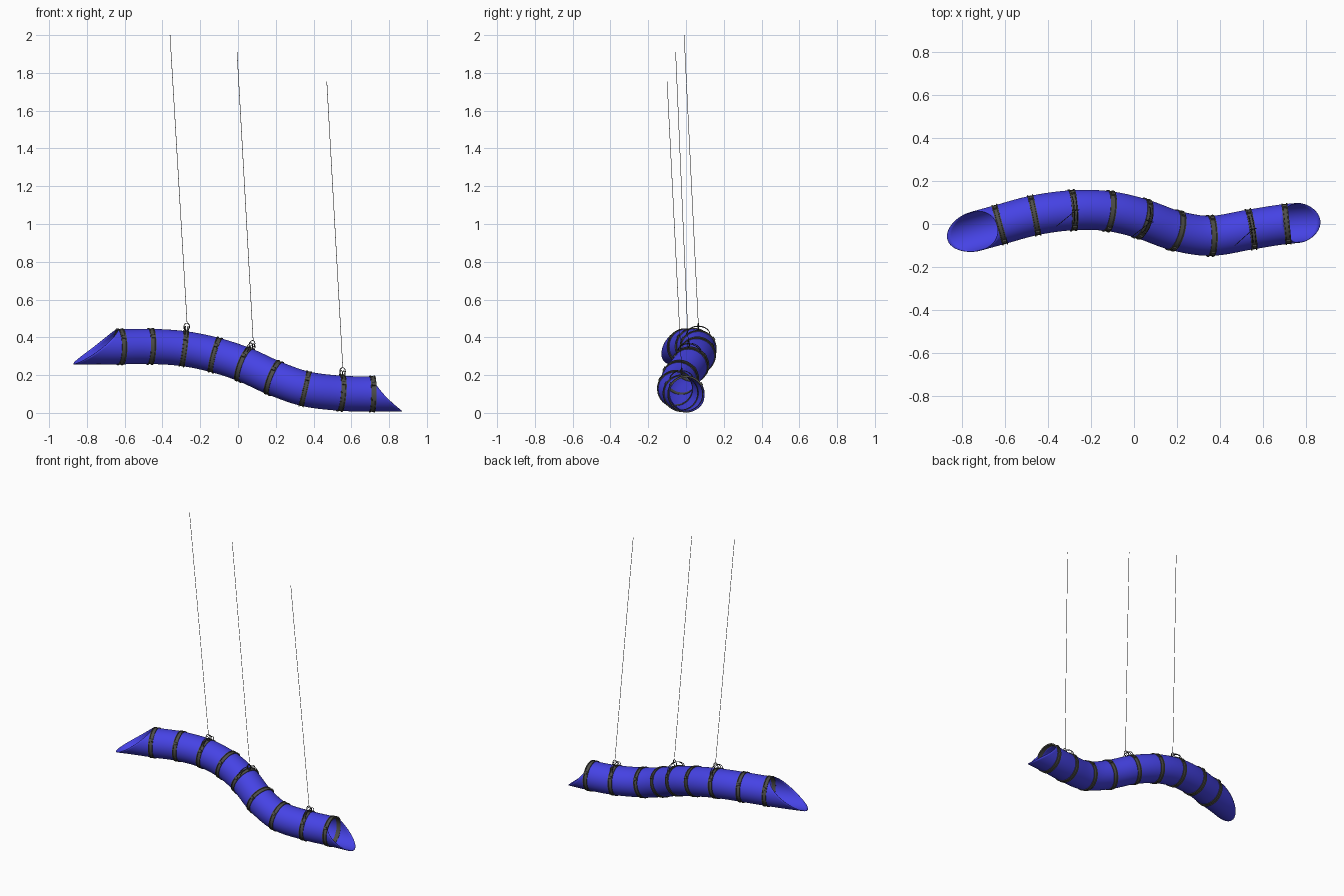
import bpy, bmesh, math, random
from mathutils import Vector, Matrix

if "Cube" in bpy.data.objects:
    bpy.data.objects.remove(bpy.data.objects["Cube"])

random.seed(4)
R = 0.09
# centre line of the duct
PATH = [Vector(p) for p in [
    (-.98, -.115, .35), (-.78, -.047, .35), (-.625, -.003, .35), (-.465, .04, .352),
    (-.287, .064, .34), (-.12, .06, .306), (.035, .025, .255), (.19, -.03, .185),
    (.355, -.055, .128), (.545, -.025, .104), (.71, 0, .1), (.98, .02, .1)]]
TAN = []
for i in range(len(PATH)):
    d = PATH[min(i + 1, len(PATH) - 1)] - PATH[max(i - 1, 0)]
    TAN.append(d / d.x)


def centre(x):
    i = max(k for k in range(len(PATH) - 1) if k == 0 or PATH[k].x <= x)
    a, b = PATH[i], PATH[i + 1]
    h = b.x - a.x
    t = (x - a.x) / h
    return (a * (2*t**3 - 3*t*t + 1) + TAN[i] * h * (t**3 - 2*t*t + t)
            + b * (3*t*t - 2*t**3) + TAN[i + 1] * h * (t**3 - t*t))


def frame(x):
    t = (centre(x + .01) - centre(x - .01)).normalized()
    s = Vector((0, 0, 1)).cross(t).normalized()
    return centre(x), t, s, t.cross(s)


def on_tube(x, a, r, along=0):
    c, t, s, u = frame(x)
    return c + t * along + (u * math.cos(a) + s * math.sin(a)) * r


def material(name, col):
    m = bpy.data.materials.new(name)
    m.diffuse_color = (*col, 1)
    m.use_nodes = True
    m.node_tree.nodes["Principled BSDF"].inputs["Base Color"].default_value = m.diffuse_color
    return m


BLUE = material("blue_fabric", (.06, .055, .78))
GREY = material("dark_band", (.075, .075, .065))
NAVY = material("dark_tear", (.015, .015, .12))
WIRE = material("wire", (.05, .05, .05))


def make(name, verts, faces, mat, smooth=True):
    me = bpy.data.meshes.new(name)
    me.from_pydata([tuple(v) for v in verts], [], faces)
    bm = bmesh.new()
    bm.from_mesh(me)
    bmesh.ops.recalc_face_normals(bm, faces=bm.faces)
    bm.to_mesh(me)
    bm.free()
    ob = bpy.data.objects.new(name, me)
    bpy.context.collection.objects.link(ob)
    me.materials.append(mat)
    if smooth:
        bpy.ops.object.select_all(action='DESELECT')
        ob.select_set(True)
        bpy.context.view_layer.objects.active = ob
        bpy.ops.object.shade_smooth_by_angle(angle=math.radians(40))
    return ob


def grid_faces(rows, cols, wrap_rows=False):
    return [(i*cols + j, i*cols + (j+1) % cols, (i+1) % rows*cols + (j+1) % cols, (i+1) % rows*cols + j)
            for i in range(rows if wrap_rows else rows - 1) for j in range(cols)]


def wire(name, pts, r, closed=False, mat=WIRE):
    cu = bpy.data.curves.new(name, 'CURVE')
    cu.dimensions = '3D'
    cu.bevel_depth = r
    cu.bevel_resolution = 1
    cu.use_fill_caps = True
    sp = cu.splines.new('POLY')
    sp.points.add(len(pts) - 1)
    for p, q in zip(sp.points, pts):
        p.co = (*q, 1)
    sp.use_cyclic_u = closed
    cu.materials.append(mat)
    ob = bpy.data.objects.new(name, cu)
    bpy.context.collection.objects.link(ob)
    return ob


# duct tube with slanted open ends
N, M = 90, 48
verts = []
for i in range(N + 1):
    for j in range(M):
        a = 2 * math.pi * j / M
        h = (math.cos(a) + 1) / 2
        x0 = -.868 + .29*h - .06*h*h
        x1 = .868 - .25*h + .08*h*h
        verts.append(on_tube(x0 + (x1 - x0) * i / N, a, R))
tube = make("duct_tube", verts, grid_faces(N + 1, M), BLUE)
sol = tube.modifiers.new("wall", 'SOLIDIFY')
sol.thickness = .003

# clamping bands with raised rims
PROFILE = [(-.014, .088), (-.014, .098), (-.009, .098), (-.008, .094),
           (.008, .094), (.009, .098), (.014, .098), (.014, .088)]
BANDS = [-.625, -.465, -.287, -.12, .035, .19, .355, .545, .71]
for n, x in enumerate(BANDS):
    verts = [on_tube(x, 2*math.pi*j/M, r, w) for w, r in PROFILE for j in range(M)]
    make(f"band_{n+1}", verts, grid_faces(len(PROFILE), M, True), GREY)
    # small buckle block on each side of the band
    for k, a in enumerate((1.0, -1.0)):
        vs = [on_tube(x, a + da, r, w) for r in (.09, .103) for da, w in
              ((-.09, -.009), (.09, -.009), (.09, .009), (-.09, .009))]
        make(f"buckle_{n+1}_{k+1}", vs, [(0, 1, 2, 3), (4, 5, 6, 7), (0, 1, 5, 4), (1, 2, 6, 5),
                                        (2, 3, 7, 6), (3, 0, 4, 7)], GREY, False)

# hangers: twin wire bail, ring and long cable
for n, (x, top) in enumerate([(-.287, (-.36, -.01, 2.0)), (.035, (-.005, -.055, 1.91)),
                              (.545, (.47, -.1, 1.755))]):
    c, t, s, u = frame(x)
    for k, w in enumerate((-.007, .007)):
        arch = [c + t*w + s * .062*math.cos(b) + u * (.075 + .045*math.sin(b))
                for b in [math.pi * i / 16 for i in range(17)]]
        wire(f"hanger_bail_{n+1}_{k+1}", arch, .002)
    ring_c = c + u * .116
    ring = [ring_c + t*.015*math.cos(b) + u*.02*math.sin(b)
            for b in [2*math.pi*i/16 for i in range(16)]]
    wire(f"hanger_ring_{n+1}", ring, .0025, True)
    wire(f"cable_{n+1}", [ring_c + u*.018, Vector(top)], .0014)

# jagged tears on the fabric
for n, (x, ang, size) in enumerate([(-.2, .8, .052), (-.04, -.72, .045),
                                    (.285, -.7, .045), (-.23, -2.4, .042)]):
    K, L = 16, 4
    rad = [size * (random.uniform(.75, 1.05) if j % 2 == 0 else random.uniform(.3, .45)) for j in range(K)]
    verts = [on_tube(x, ang, R + .0015)]
    for l in range(1, L + 1):
        for j in range(K):
            b = 2*math.pi*j/K
            d = rad[j] * l / L
            verts.append(on_tube(x + d*math.cos(b), ang + .75*d*math.sin(b)/R, R + .0015))
    faces = [(0, 1 + j, 1 + (j+1) % K) for j in range(K)]
    faces += [tuple(v + 1 for v in f) for f in grid_faces(L, K)]
    make(f"tear_{n+1}", verts, faces, NAVY)
